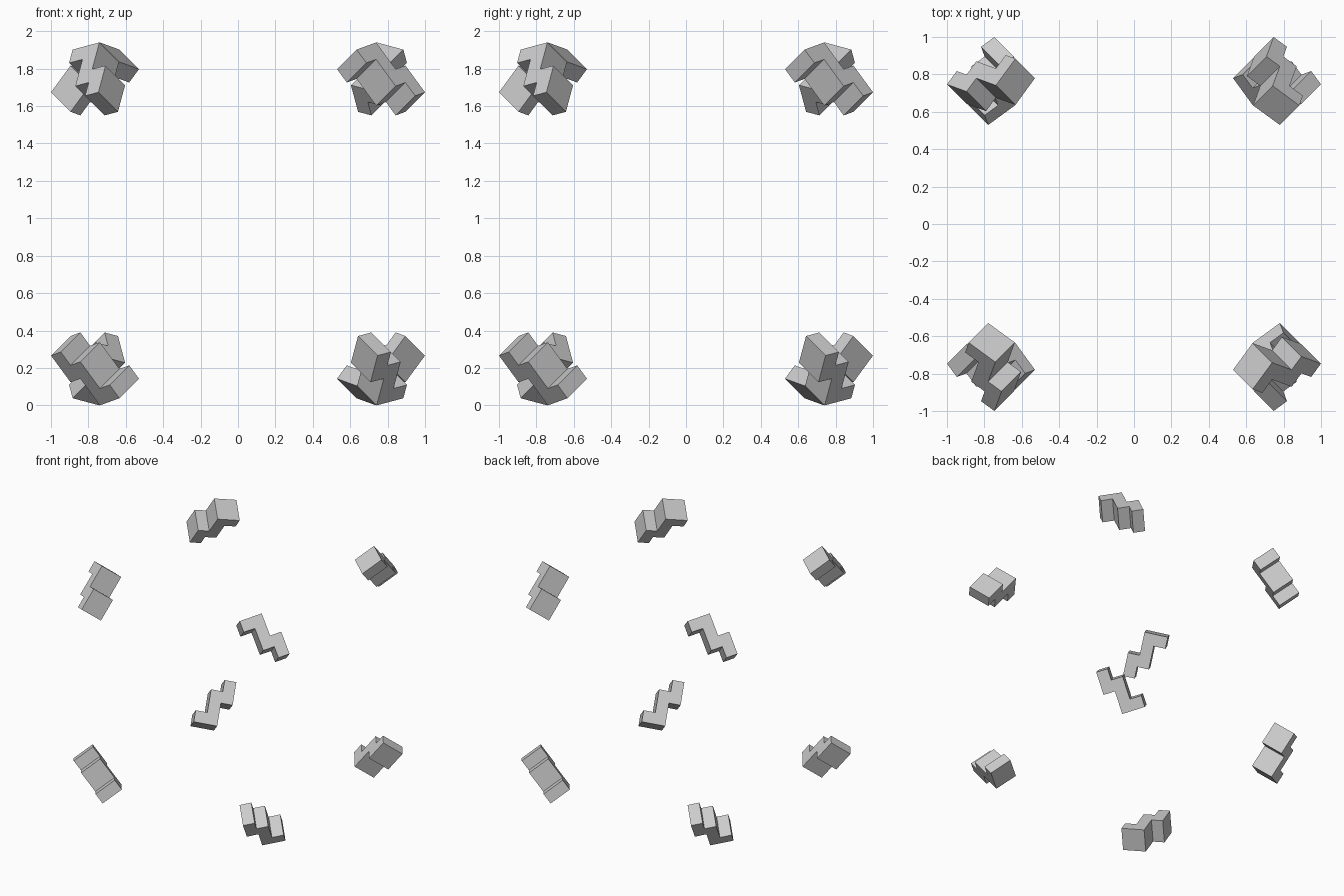
import bpy, bmesh, math
from mathutils import Matrix, Vector

if "Cube" in bpy.data.objects:
    bpy.data.objects.remove(bpy.data.objects["Cube"])

CELL = 0.0905          # grid size of the stepped profile
DEPTH = 2 * CELL       # prism thickness
MID_Z = 0.97           # centre height of the whole arrangement

# Stepped six-cell profile in grid units
PROFILE = [(0, 0), (2, 0), (2, 2), (3, 2), (3, 4), (2, 4),
           (2, 3), (1, 3), (1, 1), (0, 1)]

# Local frame: the prism's thickness runs along the cube diagonal
A, B, C = 1 / math.sqrt(3), 0.5 + math.sqrt(3) / 6, 0.5 - math.sqrt(3) / 6
U = Vector((A, B, C))
V = Vector((A, -C, -B))
N = Vector((A, -A, A))
ORIGIN = Vector((0.634, -0.884, 1.902 - MID_Z))


def stepped_block(name, rot):
    """Extrude the profile in its corner frame, then turn it into place."""
    bm = bmesh.new()
    verts = [bm.verts.new(ORIGIN + U * (u * CELL) + V * (v * CELL))
             for u, v in PROFILE]
    face = bm.faces.new(verts)
    ext = bmesh.ops.extrude_face_region(bm, geom=[face], use_keep_orig=True)
    moved = [e for e in ext["geom"] if isinstance(e, bmesh.types.BMVert)]
    bmesh.ops.translate(bm, vec=-N * DEPTH, verts=moved)
    bmesh.ops.transform(bm, matrix=Matrix.Translation((0, 0, MID_Z)) @ rot,
                        verts=bm.verts)
    bmesh.ops.recalc_face_normals(bm, faces=bm.faces)
    mesh = bpy.data.meshes.new(name)
    bm.to_mesh(mesh)
    bm.free()
    bpy.context.collection.objects.link(bpy.data.objects.new(name, mesh))


# Four upper blocks by quarter turns; four lower ones flipped half a turn about x
flip = Matrix.Rotation(math.pi, 4, 'X')
for i in range(4):
    turn = Matrix.Rotation(i * math.pi / 2, 4, 'Z')
    stepped_block(f"upper_corner_block_{i + 1}", turn)
    stepped_block(f"lower_corner_block_{i + 1}", turn @ flip)
